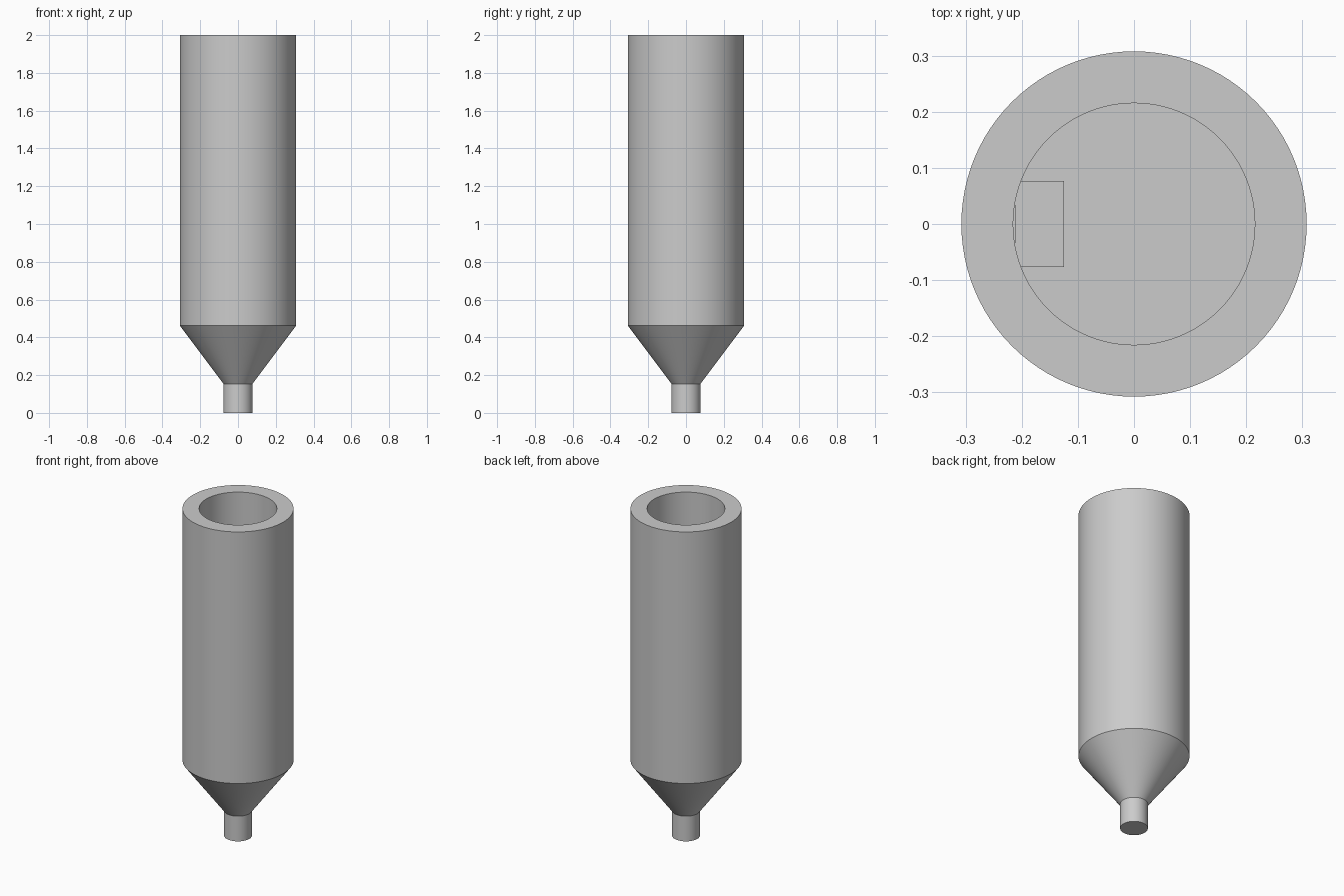
import bpy, bmesh, math

if "Cube" in bpy.data.objects:
    bpy.data.objects.remove(bpy.data.objects["Cube"])

U = 2 / 13          # module: the whole part is 13 modules tall
SEG = 96

grey = bpy.data.materials.new("plain grey")
grey.diffuse_color = (0.6, 0.6, 0.6, 1)
grey.use_nodes = True
grey.node_tree.nodes["Principled BSDF"].inputs["Base Color"].default_value = grey.diffuse_color


def finish(bm, name):
    bmesh.ops.recalc_face_normals(bm, faces=bm.faces)
    mesh = bpy.data.meshes.new(name)
    bm.to_mesh(mesh)
    bm.free()
    mesh.materials.append(grey)
    obj = bpy.data.objects.new(name, mesh)
    bpy.context.collection.objects.link(obj)
    return obj


def lathe(name, profile):
    """Turn an (r, z) profile around the z axis; ends are capped."""
    bm = bmesh.new()
    rings = [[bm.verts.new((r * math.cos(2 * math.pi * i / SEG),
                            r * math.sin(2 * math.pi * i / SEG), z))
              for i in range(SEG)] for r, z in profile]
    for a, b in zip(rings, rings[1:]):
        for i in range(SEG):
            j = (i + 1) % SEG
            bm.faces.new((a[i], a[j], b[j], b[i]))
    bm.faces.new(rings[0])
    bm.faces.new(rings[-1])
    obj = finish(bm, name)
    bpy.ops.object.select_all(action='DESELECT')
    obj.select_set(True)
    bpy.context.view_layer.objects.active = obj
    bpy.ops.object.shade_smooth_by_angle(angle=math.radians(30))
    return obj


# Stem, cone, outer sleeve, rim, bore wall and bore floor in one turned profile
floor = 4 * U
lathe("sleeve_body", [(0.5 * U, 0), (0.5 * U, U), (2 * U, 3 * U), (2 * U, 2),
                      (1.4 * U, 2), (1.4 * U, floor)])

# Key block on the bore floor, its back sunk into the bore wall
bm = bmesh.new()
bmesh.ops.create_cube(bm, size=1)
x0, x1 = -0.212, -0.125
for v in bm.verts:
    v.co = (x1 if v.co.x > 0 else x0, v.co.y * U, floor + (v.co.z + 0.5) * U)
finish(bm, "key_block")
